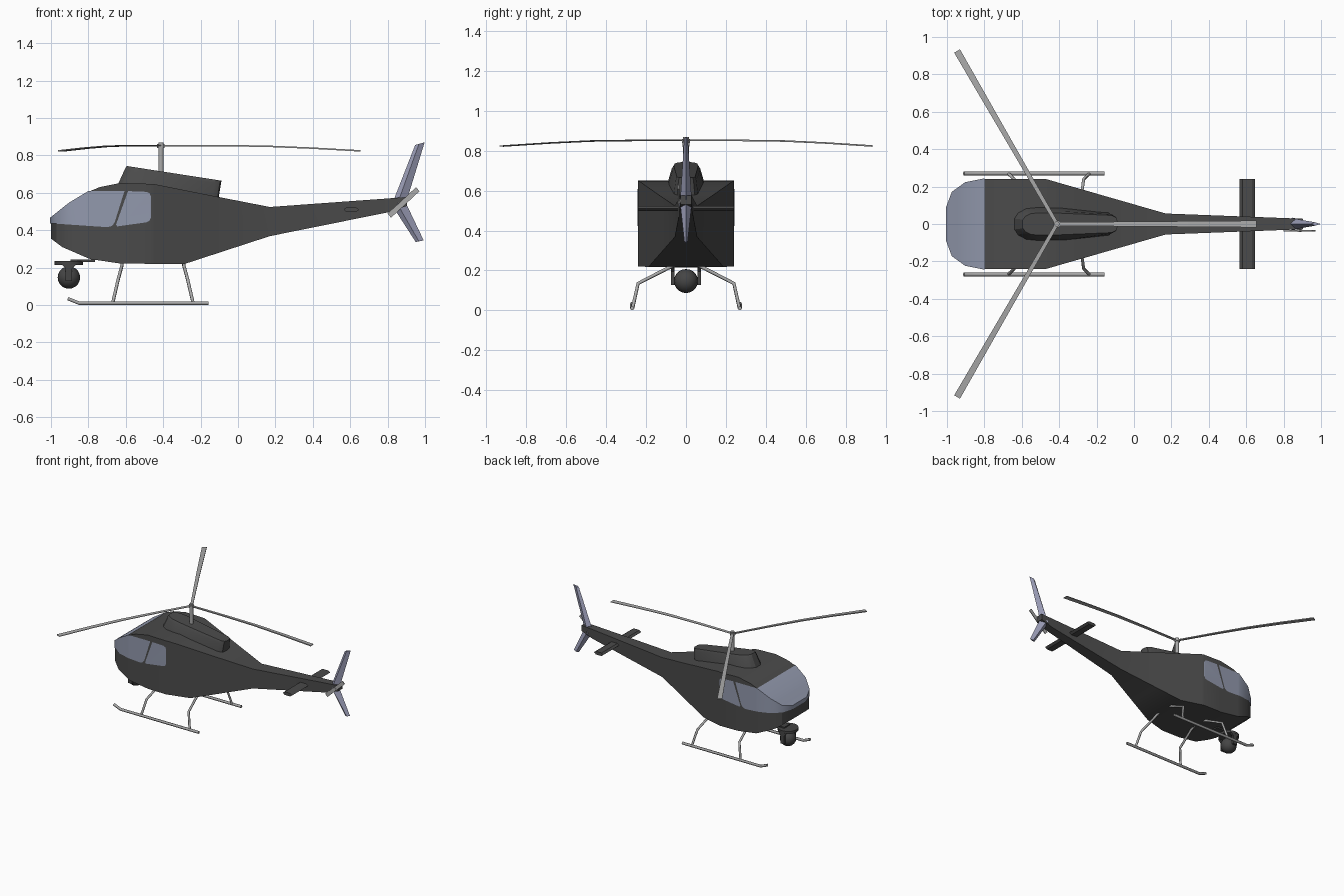
import bpy, bmesh, math
from mathutils import Vector, Matrix

if "Cube" in bpy.data.objects:
    bpy.data.objects.remove(bpy.data.objects["Cube"])


def material(name, rgb):
    m = bpy.data.materials.new(name)
    m.diffuse_color = (*rgb, 1)
    m.use_nodes = True
    m.node_tree.nodes["Principled BSDF"].inputs["Base Color"].default_value = m.diffuse_color
    return m


DARK = material("dark_paint", (0.07, 0.07, 0.07))
GLASS = material("glass", (0.29, 0.32, 0.42))
FIN = material("fin_paint", (0.34, 0.35, 0.49))
METAL = material("metal", (0.40, 0.40, 0.40))
CAMERA = material("camera_casing", (0.06, 0.06, 0.06))


def finish(name, bm, mat, angle=25):
    me = bpy.data.meshes.new(name)
    bm.to_mesh(me)
    bm.free()
    me.shade_smooth()
    me.set_sharp_from_angle(angle=math.radians(angle))
    me.materials.append(mat)
    ob = bpy.data.objects.new(name, me)
    bpy.context.collection.objects.link(ob)
    return ob


def loft_bm(rings):
    # skin a list of equal-length closed rings and cap both ends
    bm = bmesh.new()
    vs = [[bm.verts.new(p) for p in r] for r in rings]
    n = len(vs[0])
    for a, b in zip(vs, vs[1:]):
        for i in range(n):
            j = (i + 1) % n
            bm.faces.new((a[i], a[j], b[j], b[i]))
    bm.faces.new(vs[0])
    bm.faces.new(vs[-1])
    bmesh.ops.recalc_face_normals(bm, faces=bm.faces[:])
    bm.normal_update()
    return bm


def loft(name, rings, mat, angle=25):
    return finish(name, loft_bm(rings), mat, angle)


def tube(name, pts, r, mat):
    cu = bpy.data.curves.new(name, 'CURVE')
    cu.dimensions = '3D'
    cu.bevel_depth = r
    cu.bevel_resolution = 1
    cu.use_fill_caps = True
    sp = cu.splines.new('POLY')
    sp.points.add(len(pts) - 1)
    for p, co in zip(sp.points, pts):
        p.co = (*co, 1)
    cu.materials.append(mat)
    ob = bpy.data.objects.new(name, cu)
    bpy.context.collection.objects.link(ob)
    return ob


def box(name, center, size, mat):
    bm = bmesh.new()
    bmesh.ops.create_cube(bm, size=1, matrix=Matrix.Translation(center) @ Matrix.Diagonal((*size, 1)))
    return finish(name, bm, mat)


def cylinder(name, center, r, depth, mat, seg=16, axis='Z'):
    bm = bmesh.new()
    rot = Matrix.Rotation(math.pi / 2, 4, 'X') if axis == 'Y' else Matrix()
    bmesh.ops.create_cone(bm, cap_ends=True, segments=seg, radius1=r, radius2=r, depth=depth,
                          matrix=Matrix.Translation(center) @ rot)
    return finish(name, bm, mat, 40)


def interp(pts, x):
    for (x0, y0), (x1, y1) in zip(pts, pts[1:]):
        if x <= x1:
            return y0 + (y1 - y0) * (x - x0) / (x1 - x0)
    return pts[-1][1]


# fuselage: side profile combined with plan outline, square section
TOP = [(-1, .465), (-.9, .545), (-.8, .605), (-.74, .63), (-.63, .652), (-.45, .647),
       (-.107, .578), (.17, .524), (.904, .577)]
BOTTOM = [(-1, .355), (-.94, .31), (-.79, .245), (-.63, .222), (-.29, .218), (.17, .368),
          (.81, .497), (.904, .53)]
WIDTH = [(-1, .09), (-.97, .17), (-.9, .22), (-.8, .24), (-.47, .24), (.17, .056), (.904, .028)]


def body_bm():
    rings = []
    for x in sorted({p[0] for p in TOP + BOTTOM + WIDTH}):
        w, b, t = interp(WIDTH, x), interp(BOTTOM, x), interp(TOP, x)
        rings.append([(x, -w, b), (x, w, b), (x, w, t), (x, -w, t)])
    return loft_bm(rings)


finish("fuselage", body_bm(), DARK)


# glass panels: a slightly grown hull skin trimmed to a convex side outline
def glass(name, outline):
    bm = body_bm()
    for v, n in [(v, v.normal.copy()) for v in bm.verts]:
        v.co += n * .005
    for (x0, z0), (x1, z1) in zip(outline, outline[1:] + outline[:1]):
        bmesh.ops.bisect_plane(bm, geom=bm.verts[:] + bm.edges[:] + bm.faces[:],
                               plane_co=(x0, 0, z0), plane_no=(z1 - z0, 0, x0 - x1), clear_outer=True)
    return finish(name, bm, GLASS, 50)


glass("windshield", [(-1.05, .44), (-.70, .416), (-.675, .422), (-.66, .44), (-.607, .609), (-1.05, .609)])
glass("door_windows", [(-.645, .42), (-.49, .442), (-.475, .449), (-.466, .467), (-.466, .582),
                       (-.473, .598), (-.49, .605), (-.588, .609), (-.652, .43)])

# engine cowling: plan outlines stacked from roof to sloping top
BASE = [(-.645, .03), (-.625, .06), (-.58, .085), (-.50, .093), (-.40, .09), (-.14, .062), (-.11, .045), (-.105, .02)]
CAP = [(-.595, .022), (-.58, .042), (-.55, .056), (-.50, .06), (-.40, .058), (-.12, .046), (-.095, .034), (-.088, .015)]


def outline(half, zf):
    return [(x, -y, zf(x)) for x, y in half] + [(x, y, zf(x)) for x, y in reversed(half)]


def cap_z(x):
    return .743 - .155 * (x + .594)


SHOULDER = [(c[0] * .8 + b[0] * .2, c[1] * .65 + b[1] * .35) for c, b in zip(CAP, BASE)]
loft("engine_cowling", [outline(BASE, lambda x: interp(TOP, x) - .012),
                        outline(SHOULDER, lambda x: cap_z(x) - .018),
                        outline(CAP, cap_z)], DARK)

# main rotor
HUB = (-.412, 0)
cylinder("rotor_mast", (*HUB, .78), .014, .18, METAL, 12)
cylinder("rotor_hub", (*HUB, .85), .02, .02, METAL, 12)
for k in range(3):
    rings = [[(r, -w, z - .004), (r, w, z - .002), (r, w, z + .002), (r, -w, z + .004)]
             for r, w, z in [(0, .010, .852), (.3, .012, .852), (.56, .014, .849),
                             (.8, .016, .839), (1.068, .018, .824)]]
    blade = loft(f"rotor_blade_{k + 1}", rings, METAL)
    blade.location = (*HUB, 0)
    blade.rotation_euler.z = math.radians(120 * k)


# tail fins: diamond sections between (leading x, trailing x, z lead, z trail, half width)
def fin(name, sections):
    rings = []
    for x0, z0, x1, z1, w in sections:
        mx, mz = x0 * .6 + x1 * .4, z0 * .6 + z1 * .4
        rings.append([(x0, 0, z0), (mx, -w, mz), (x1, 0, z1), (mx, w, mz)])
    loft(name, rings, FIN)


fin("upper_fin", [(.808, .50, .904, .545, .034), (.828, .55, .912, .59, .028), (.947, .855, .998, .87, .009)])
fin("lower_fin", [(.825, .545, .904, .53, .032), (.845, .50, .912, .515, .026), (.95, .337, .993, .345, .008)])

# horizontal stabilizer
loft("stabilizer", [[(.565, y, .51), (.58, y, .497), (.63, y, .497), (.648, y, .51), (.63, y, .522), (.58, y, .522)]
                    for y in (-.24, .24)], DARK)

# tail rotor
TR = Vector((.885, -.036, .548))
cylinder("tail_rotor_hub", (TR.x, -.022, TR.z), .012, .04, METAL, 10, 'Y')
tail_blade = box("tail_rotor_blades", (0, 0, 0), (.208, .006, .028), METAL)
tail_blade.location = TR
tail_blade.rotation_euler.y = -math.radians(43)

# landing skids and struts, both sides
for side, s in (("left", 1), ("right", -1)):
    tube(f"{side}_skid", [(-.91, .27 * s, .034), (-.85, .27 * s, .01), (-.158, .27 * s, .01)], .0105, METAL)
    for part, foot, top in (("front", -.67, -.62), ("rear", -.24, -.29)):
        knee = foot + (top - foot) * .58
        tube(f"{side}_{part}_strut", [(foot, .268 * s, .01), (knee, .24 * s, .135),
                                      (top, .09 * s, .212), (top, .05 * s, .23)], .009, METAL)

# camera turret under the nose
CX = -.904
cylinder("turret_plate", (CX, 0, .224), .076, .02, CAMERA, 20)
box("turret_bracket", (-.83, 0, .237), (.13, .07, .012), CAMERA)
bm = bmesh.new()
bmesh.ops.create_uvsphere(bm, u_segments=16, v_segments=10, radius=.06,
                          matrix=Matrix.Translation((CX, 0, .147)))
finish("turret_ball", bm, CAMERA, 40)
for side, s in (("left", 1), ("right", -1)):
    loft(f"turret_{side}_arm", [[(CX + x, y * s, z) for x, z in
                                 [(-.04, .218), (-.017, .195), (-.017, .128), (.017, .128), (.017, .195), (.04, .218)]]
                                for y in (.058, .074)], CAMERA)
